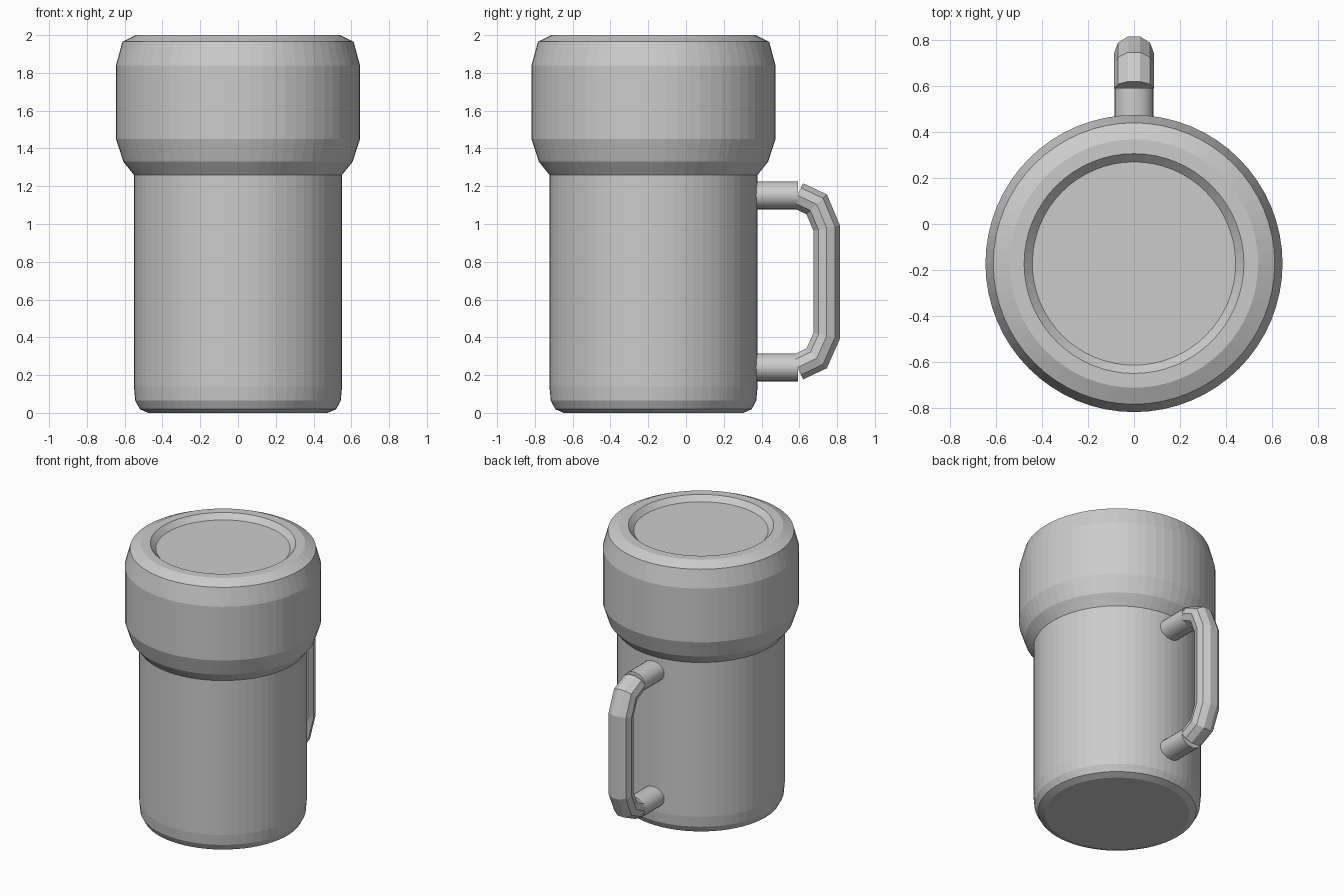
import bpy, bmesh
from math import cos, sin, pi
from mathutils import Vector

if "Cube" in bpy.data.objects:
    bpy.data.objects.remove(bpy.data.objects["Cube"])

AXIS_Y = -0.172   # the cup's axis, offset forward by the handle
SIDES = 64


def loft(name, rings, cap_start=True, cap_end=True, smooth=False):
    """Skin a list of equal-sized point rings into one object."""
    bm = bmesh.new()
    loops = [[bm.verts.new(p) for p in ring] for ring in rings]
    n = len(loops[0])
    for a, b in zip(loops, loops[1:]):
        for i in range(n):
            j = (i + 1) % n
            bm.faces.new((a[i], a[j], b[j], b[i]))
    if cap_start:
        bm.faces.new(loops[0][::-1])
    if cap_end:
        bm.faces.new(loops[-1])
    bmesh.ops.recalc_face_normals(bm, faces=bm.faces)
    mesh = bpy.data.meshes.new(name)
    bm.to_mesh(mesh)
    bm.free()
    obj = bpy.data.objects.new(name, mesh)
    bpy.context.collection.objects.link(obj)
    if smooth:
        bpy.ops.object.select_all(action='DESELECT')
        bpy.context.view_layer.objects.active = obj
        obj.select_set(True)
        bpy.ops.object.shade_smooth_by_angle(angle=0.6)
    return obj


def turned(name, profile, **caps):
    """Revolve (radius, z) points about the cup's axis."""
    return loft(name, [[(r * cos(2 * pi * i / SIDES), AXIS_Y + r * sin(2 * pi * i / SIDES), z)
                        for i in range(SIDES)] for r, z in profile], **caps)


def tube(name, path, sides, rx, ry, **opts):
    """Sweep an ellipse along (y, z) points with mitred corners."""
    pts = [Vector(p) for p in path]
    rings = []
    for k, p in enumerate(pts):
        d0 = (p - pts[max(k - 1, 0)]).normalized() if k else (pts[1] - p).normalized()
        d1 = (pts[k + 1] - p).normalized() if k < len(pts) - 1 else d0
        t = (d0 + d1).normalized()
        side = Vector((-t.y, t.x)) / t.dot(d0)
        ring = []
        for i in range(sides):
            a = 2 * pi * i / sides
            q = p + side * ry * sin(a)
            ring.append((rx * cos(a), q.x, q.y))
        rings.append(ring)
    return loft(name, rings, **opts)


# Cup body with rounded foot
turned("cup_body", [(0.475, 0), (0.52, 0.02), (0.544, 0.065), (0.551, 0.14), (0.551, 1.26)],
       cap_end=False)

# Wide lid with bevelled shoulders and a shallow recess on top
turned("lid", [(0.551, 1.26), (0.607, 1.33), (0.646, 1.45), (0.646, 1.84), (0.612, 1.965),
               (0.54, 2.0), (0.478, 2.0), (0.442, 1.963)], cap_start=False)

# Handle grip: ten-sided bent bar
TOP, LOW = 1.152, 0.241
tube("handle_grip", [(0.59, TOP), (0.692, 1.104), (0.745, 0.978),
                     (0.745, 0.408), (0.692, 0.289), (0.59, LOW)], 10, 0.086, 0.074)

# Round stubs joining the grip to the cup
for name, z in (("handle_stub_upper", TOP), ("handle_stub_lower", LOW)):
    tube(name, [(0.34, z), (0.592, z)], 24, 0.085, 0.074, smooth=True)
